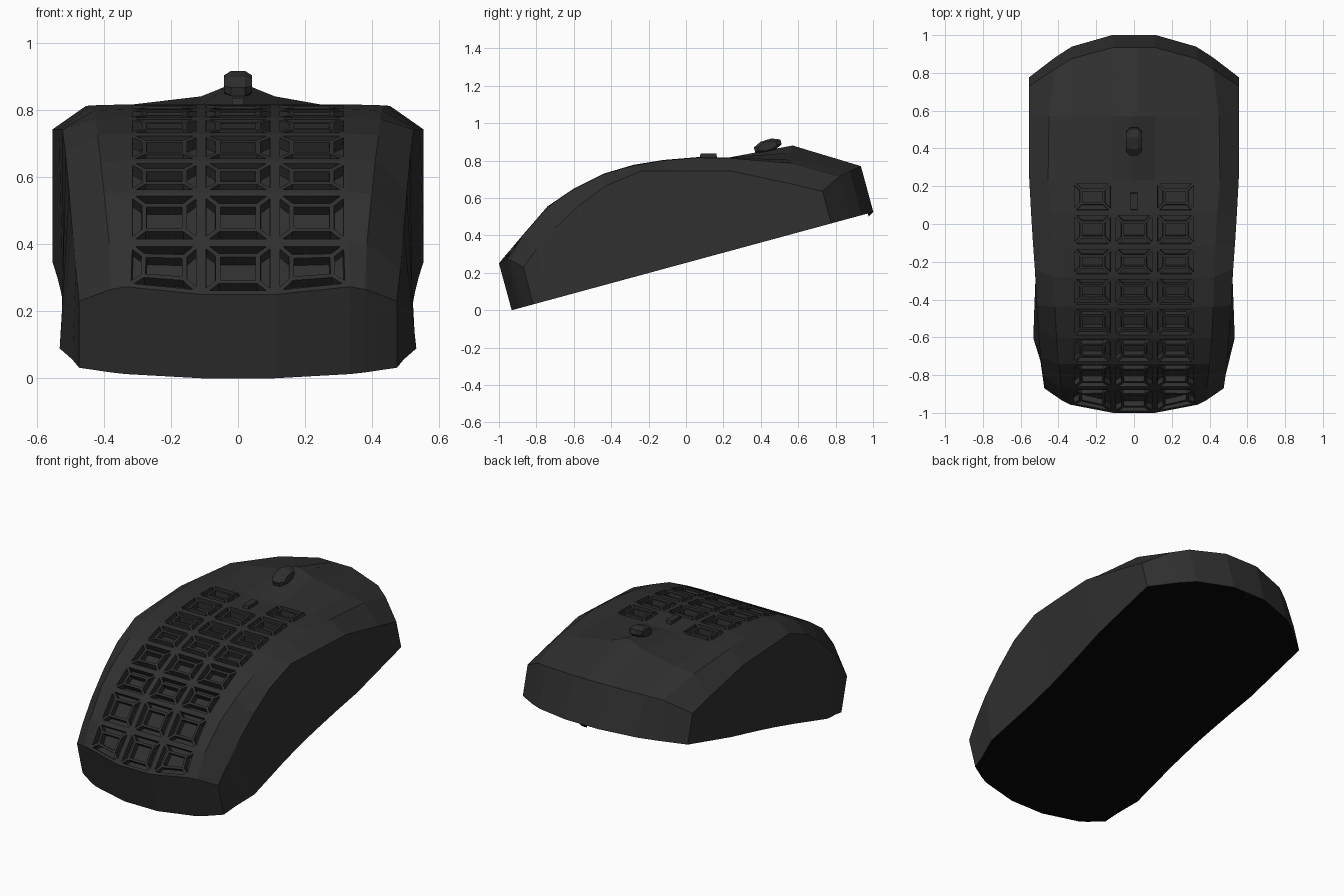
import bpy, bmesh, math
from mathutils import Vector

if "Cube" in bpy.data.objects:
    bpy.data.objects.remove(bpy.data.objects["Cube"])


def material(name, v):
    m = bpy.data.materials.new(name)
    m.diffuse_color = (v, v, v, 1)
    m.use_nodes = True
    m.node_tree.nodes["Principled BSDF"].inputs["Base Color"].default_value = m.diffuse_color
    return m


SHELL = material("charcoal plastic", 0.029)
BLACK = material("black plastic", 0.002)


def finish(name, bm, mats):
    me = bpy.data.meshes.new(name)
    bm.to_mesh(me)
    bm.free()
    for m in mats:
        me.materials.append(m)
    ob = bpy.data.objects.new(name, me)
    bpy.context.collection.objects.link(ob)
    return ob


# Body stations, rear to front: ridge y, ridge z, chamfer x, shoulder x, y, z, base x
stations = [
    (-.87, .405, .385, .485, -.80, .325, .495),
    (-.74, .555, .40, .495, -.70, .44, .533),
    (-.60, .65, .41, .505, -.57, .56, .528),
    (-.44, .73, .42, .515, -.43, .665, .522),
    (-.28, .777, .425, .525, -.24, .743, .523),
    (-.12, .803, .43, .535, -.10, .743, .53),
    (.06, .818, .44, .545, .06, .743, .54),
    (.23, .816, .455, .555, .246, .743, .555),
]
# Half sections from the middle outwards
halves = [[(.11, -1, .25), (.335, -.957, .273), (.38, -.935, .265), (.475, -.87, .23)]]
base_x = [.475]
for y, z, cx, sx, sy, sz, bx in stations:
    halves.append([(.11, y, z), (.33, y, z), (cx, y, z - .003), (sx, sy, sz)])
    base_x.append(bx)
halves[-1].insert(0, (.016, .23, .816))
halves.append([(.016, .57, .88), (.11, .57, .842), (.33, .57, .803), (.45, .57, .785), (.555, .57, .673)])
halves.append([(.016, .935, .77), (.11, .935, .77), (.33, .875, .742), (.42, .82, .715), (.555, .73, .636)])
base_x += [.555, .555]

bm = bmesh.new()
rows = []
for h in halves:
    pts = [(-x, y, z) for x, y, z in reversed(h)] + h
    rows.append([bm.verts.new(p) for p in pts])

# Top skin: three side strips, a middle strip, three side strips
lattice, slot = [], []
for i, (a, b) in enumerate(zip(rows, rows[1:])):
    for s in range(3):
        left = bm.faces.new((a[s], a[s + 1], b[s + 1], b[s]))
        n, m = len(a) - 1, len(b) - 1
        right = bm.faces.new((a[n - s - 1], a[n - s], b[m - s], b[m - s - 1]))
        if s == 2 and i < 8:
            lattice += [left, right]
    if len(a) == len(b) == 10:
        for j in (3, 4, 5):
            f = bm.faces.new((a[j], a[j + 1], b[j + 1], b[j]))
            if j == 4:
                slot.append(f)
    else:
        f = bm.faces.new(a[3:len(a) - 3] + b[3:len(b) - 3][::-1])
        if i < 7:
            lattice.append(f)

# Walls drop square to the tilted base
up = Vector((0, -math.sin(math.radians(15.2)), math.cos(math.radians(15.2))))
origin = Vector((0, -.93, 0))
mid = range(1, len(rows) - 1)
loop = [(v, None) for v in rows[0]]
loop += [(rows[i][-1], base_x[i]) for i in mid]
loop += [(v, None) for v in reversed(rows[-1])]
loop += [(rows[i][0], -base_x[i]) for i in reversed(mid)]
low = []
for v, bx in loop:
    p = v.co - up * (v.co - origin).dot(up)
    if bx is not None:
        p.x = bx
    low.append(bm.verts.new(p))
for k in range(len(loop)):
    q = (k + 1) % len(loop)
    f = bm.faces.new((loop[k][0], loop[q][0], low[q], low[k]))
    if loop[k][0] is rows[-1][5] and loop[q][0] is rows[-1][4]:
        slot.append(f)
base = bm.faces.new(low)
base.material_index = 1
bmesh.ops.recalc_face_normals(bm, faces=bm.faces[:])

# Split line between the two buttons
ret = bmesh.ops.extrude_face_region(bm, geom=slot)
moved = [g for g in ret["geom"] if isinstance(g, bmesh.types.BMVert)]
bmesh.ops.translate(bm, verts=moved, vec=(0, -.025, -.025))
for v in moved:
    for f in v.link_faces:
        if f.calc_center_median().y > .88:
            f.material_index = 1

# Lattice: frame, inner rectangle, then five pockets per cell
def inset(faces, t, d=0):
    return bmesh.ops.inset_individual(bm, faces=faces, thickness=t, depth=d,
                                      use_even_offset=True)["faces"]


inset(lattice, .008)
pockets = inset(lattice, .042) + lattice
inset(pockets, .007)
inset(pockets, .001, -.035)
finish("mouse_body", bm, [SHELL, BLACK])

# Scroll wheel
bm = bmesh.new()
bmesh.ops.create_cone(bm, cap_ends=True, segments=8, radius1=1, radius2=1, depth=2)
caps = [f for f in bm.faces if abs(f.normal.z) > .9]
for f in caps:
    c = f.calc_center_median()
    inner = bmesh.ops.inset_individual(bm, faces=[f], thickness=.3, use_even_offset=True)
    for e in f.verts:
        e.co.z = c.z
    for v in {v for r in inner["faces"] for v in r.verts} - set(f.verts):
        v.co.z *= .5
wheel = finish("scroll_wheel", bm, [SHELL])
wheel.scale = (.042, .08, .035)
for v in wheel.data.vertices:
    x, y, z = v.co
    v.co = (z, x * math.cos(math.pi / 8) - y * math.sin(math.pi / 8),
            x * math.sin(math.pi / 8) + y * math.cos(math.pi / 8))
wheel.rotation_euler = (math.radians(17), 0, 0)
wheel.location = (0, .437, .878)

# Small button behind the wheel
bm = bmesh.new()
bmesh.ops.create_cube(bm, size=1)
for v in bm.verts:
    v.co = (v.co.x * .036, v.co.y * (.085 if v.co.z > 0 else .095), v.co.z * .034)
button = finish("mode_button", bm, [SHELL])
button.location = (0, .12, .82)
